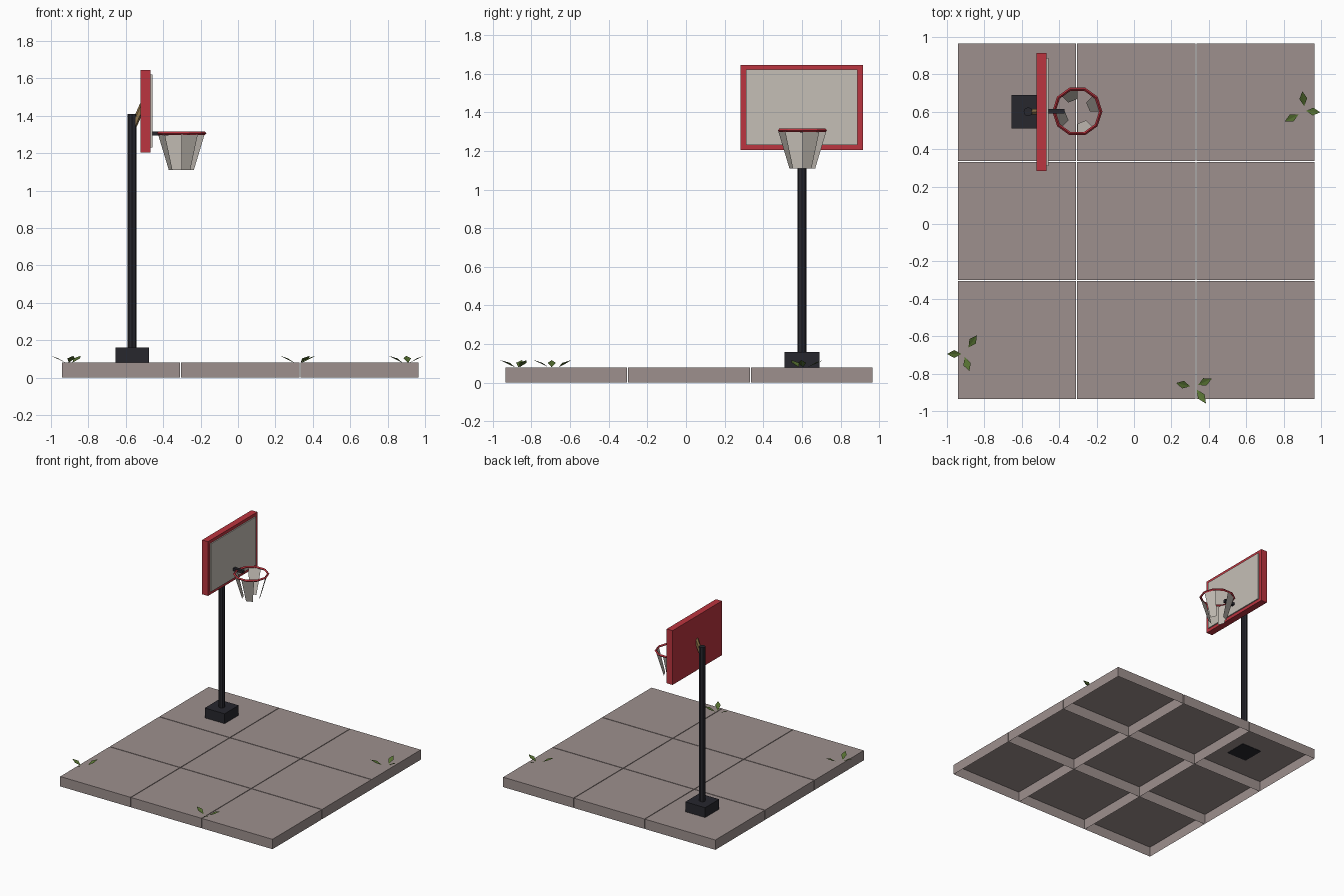
import bpy, bmesh
from math import cos, sin, pi
from mathutils import Vector

if "Cube" in bpy.data.objects:
    bpy.data.objects.remove(bpy.data.objects["Cube"])


def material(name, rgb):
    m = bpy.data.materials.new(name)
    m.diffuse_color = (*rgb, 1)
    m.use_nodes = True
    m.node_tree.nodes["Principled BSDF"].inputs["Base Color"].default_value = m.diffuse_color
    return m


STONE = material("stone", (0.34, 0.28, 0.27))
DARK = material("dark_metal", (0.02, 0.02, 0.027))
RED = material("red", (0.5, 0.035, 0.05))
PALE = material("pale", (0.56, 0.52, 0.47))
BRASS = material("brown", (0.28, 0.18, 0.07))
GREEN = material("leaf_green", (0.09, 0.16, 0.03))


def mesh_object(name, verts, faces, mat):
    me = bpy.data.meshes.new(name)
    me.from_pydata(verts, [], faces)
    me.materials.append(mat)
    ob = bpy.data.objects.new(name, me)
    bpy.context.collection.objects.link(ob)
    return ob


def box(name, lo, hi, mat, open_bottom=False):
    v = [(x, y, z) for z in (lo[2], hi[2]) for x, y in
         ((lo[0], lo[1]), (hi[0], lo[1]), (hi[0], hi[1]), (lo[0], hi[1]))]
    f = [(4, 5, 6, 7)] + [(i, (i + 1) % 4, (i + 1) % 4 + 4, i + 4) for i in range(4)]
    if not open_bottom:
        f.append((3, 2, 1, 0))
    return mesh_object(name, v, f, mat)


def rod(name, a, b, r, sides, mat):
    a, b = Vector(a), Vector(b)
    bpy.ops.mesh.primitive_cylinder_add(vertices=sides, radius=r, depth=(b - a).length,
                                        location=(a + b) / 2)
    ob = bpy.context.object
    ob.name = name
    ob.rotation_euler = (b - a).to_track_quat('Z', 'Y').to_euler()
    ob.data.materials.append(mat)
    return ob


# Paving: 3 x 3 hollow slabs, open underneath
for i in range(3):
    for j in range(3):
        x, y = -0.94 + 0.6365 * i, -0.935 + 0.6355 * j
        box(f"paving_slab_{i}_{j}", (x, y, 0), (x + 0.631, y + 0.63, 0.08), STONE, True)

# Base block, pole and brace
box("base_block", (-0.655, 0.51, 0.078), (-0.477, 0.69, 0.16), DARK)
rod("pole", (-0.566, 0.6, 0.15), (-0.566, 0.6, 1.41), 0.024, 8, DARK)
rod("backboard_brace", (-0.565, 0.6, 1.33), (-0.508, 0.6, 1.46), 0.017, 6, BRASS)

# Backboard with raised pale panel
box("backboard", (-0.52, 0.283, 1.205), (-0.467, 0.915, 1.645), RED)
box("backboard_panel", (-0.475, 0.311, 1.23), (-0.458, 0.887, 1.62), PALE)

# Rim arm and ten-sided rim
CX, CY = -0.303, 0.602
box("rim_arm", (-0.46, CY - 0.012, 1.294), (-0.372, CY + 0.012, 1.316), DARK)
bpy.ops.mesh.primitive_torus_add(major_segments=10, minor_segments=4, major_radius=0.125,
                                 minor_radius=0.009, location=(CX, CY, 1.306))
rim = bpy.context.object
rim.name = "rim"
rim.data.materials.append(RED)

# Net: alternate faces of an eight-sided tapering tube
verts, faces = [], []
for k in range(0, 8, 2):
    a0, a1 = k * pi / 4, (k + 1) * pi / 4
    n = len(verts)
    for a, r, z in ((a0, 0.067, 1.11), (a1, 0.067, 1.11), (a1, 0.125, 1.303), (a0, 0.125, 1.303)):
        verts.append((CX + r * cos(a), CY + r * sin(a), z))
    faces.append((n, n + 1, n + 2, n + 3))
mesh_object("net", verts, faces, PALE)

# Weeds: folded leaves given as base x, y and tip x, y
weeds = [
    [(-0.922, -0.695, -1.0, -0.695), (-0.885, -0.66, -0.84, -0.595), (-0.905, -0.712, -0.88, -0.787)],
    [(0.3, -0.868, 0.225, -0.85), (0.342, -0.862, 0.417, -0.825), (0.335, -0.885, 0.385, -0.96)],
    [(0.91, 0.63, 0.9, 0.71), (0.92, 0.605, 0.995, 0.597), (0.88, 0.585, 0.805, 0.547)],
]
for w, leaves in enumerate(weeds):
    verts, faces = [], []
    for bx, by, tx, ty in leaves:
        d = Vector((tx - bx, ty - by, 0))
        side = Vector((-d.y, d.x, 0)).normalized() * 0.021
        mid = Vector((bx, by, 0.103)) + d * 0.5
        n = len(verts)
        verts += [(bx, by, 0.08), mid - side, (tx, ty, 0.117), mid + side]
        faces += [(n, n + 1, n + 2), (n, n + 2, n + 3)]
    mesh_object(f"weed_{w}", verts, faces, GREEN)
